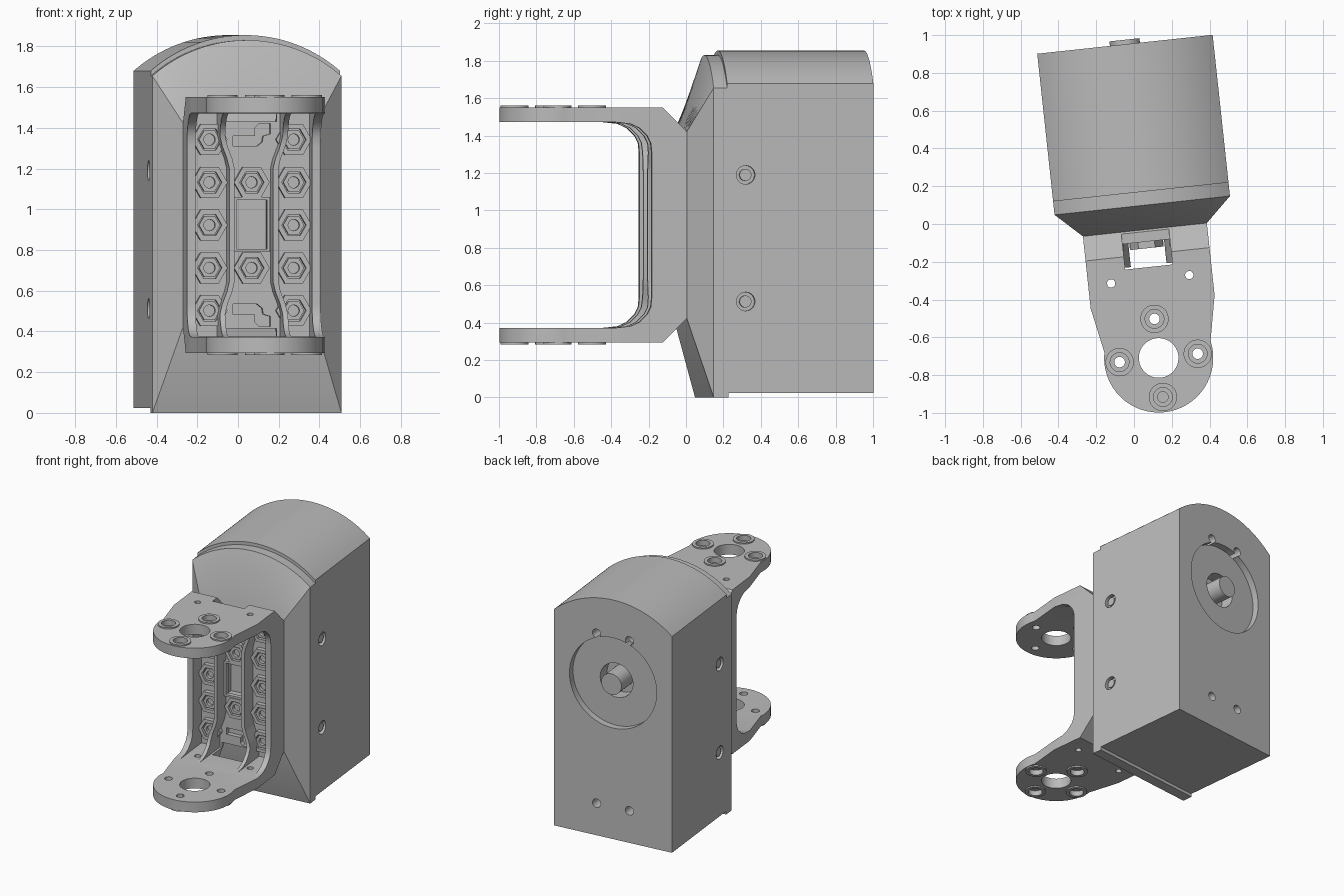
import bpy, bmesh, math
from mathutils import Matrix

cube = bpy.data.objects.get("Cube")
if cube:
    bpy.data.objects.remove(cube, do_unlink=True)

# One plain grey finish
grey = bpy.data.materials.new("plain grey")
grey.use_nodes = True
COLOUR = (0.5, 0.5, 0.5, 1)
grey.diffuse_color = COLOUR
grey.node_tree.nodes["Principled BSDF"].inputs["Base Color"].default_value = COLOUR

# Parts are built square, then turned slightly about z
PLACE = Matrix.Rotation(math.radians(6.14), 4, 'Z') @ Matrix.Translation((0.054, 0, 0))
MID = 0.922
parts = []


def make(name, bm):
    bmesh.ops.recalc_face_normals(bm, faces=bm.faces)
    mesh = bpy.data.meshes.new(name)
    bm.to_mesh(mesh)
    bm.free()
    ob = bpy.data.objects.new(name, mesh)
    bpy.context.scene.collection.objects.link(ob)
    return ob


def prism(name, pts, axis, a, b):
    """Extrude a 2D outline along x, y or z from a to b."""
    bm = bmesh.new()

    def co(p, t):
        return {'x': (t, p[0], p[1]), 'y': (p[0], t, p[1]), 'z': (p[0], p[1], t)}[axis]
    ends = [[bm.verts.new(co(p, t)) for p in pts] for t in (a, b)]
    for ring in ends:
        bm.faces.new(ring)
    n = len(pts)
    for i in range(n):
        j = (i + 1) % n
        bm.faces.new((ends[0][i], ends[0][j], ends[1][j], ends[1][i]))
    return make(name, bm)


def ngon(cx, cy, r, n=32):
    return [(cx + r * math.cos(math.tau * i / n), cy + r * math.sin(math.tau * i / n)) for i in range(n)]


def rect(x0, x1, y0, y1):
    return [(x0, y0), (x1, y0), (x1, y1), (x0, y1)]


def boolean(ob, tool, operation='DIFFERENCE'):
    mod = ob.modifiers.new("cut", 'BOOLEAN')
    mod.operation, mod.solver, mod.object = operation, 'EXACT', tool
    bpy.context.view_layer.update()
    new = bpy.data.meshes.new_from_object(ob.evaluated_get(bpy.context.evaluated_depsgraph_get()))
    ob.modifiers.clear()
    ob.data = new
    bpy.data.objects.remove(tool, do_unlink=True)


def cut(ob, pts, axis, a, b):
    boolean(ob, prism("cutter", pts, axis, a, b))


def tube(name, pts_out, pts_in, axis, a, b):
    ob = prism(name, pts_out, axis, a, b)
    cut(ob, pts_in, axis, min(a, b) - 0.01, max(a, b) + 0.01)
    parts.append(ob)


# Domed housing outline
HALF, RAD = 0.467, 0.71


def arch(z0, n=32):
    span = math.asin(HALF / RAD)
    top = z0 + 1.83 - RAD
    arc = [(RAD * math.sin(t), top + RAD * math.cos(t))
           for t in (span * (1 - 2 * i / n) for i in range(n + 1))]
    return [(-HALF, z0), (HALF, z0)] + arc


# Housing with rear recess, shaft bore, screw holes
housing = prism("housing", arch(0.025), 'y', 0.165, 0.951)
SHAFT = 1.22
cut(housing, ngon(0, SHAFT, 0.345, 64), 'y', 0.9, 1.1)
cut(housing, ngon(0, SHAFT, 0.13), 'y', 0.8, 1.1)
for x in (-0.13, 0.13):
    for z in (0.27, 1.57):
        cut(housing, ngon(x, z, 0.033, 20), 'y', 0.85, 1.1)
for side in (-1, 1):
    for z in (0.513, 1.19):
        cut(housing, ngon(0.265, z, 0.05, 24), 'x', side * (HALF - 0.03), side * 0.6)
        parts.append(prism("side_screw", ngon(0.265, z, 0.032, 24), 'x',
                           side * (HALF - 0.05), side * (HALF - 0.008)))
parts.append(housing)
parts.append(prism("output_shaft", ngon(0, SHAFT, 0.08), 'y', 0.78, 0.975))

# Collar and tapered neck
parts.append(prism("collar", arch(0), 'y', 0.093, 0.172))
bm = bmesh.new()
outer = arch(0)
back = [bm.verts.new((x, 0.093, z)) for x, z in outer]
front = [bm.verts.new((x * 0.33 / HALF, -0.036, 0.42 if z < 0.1 else 1.424)) for x, z in outer]
for i in range(len(outer)):
    j = (i + 1) % len(outer)
    bm.faces.new((back[i], back[j], front[j], front[i]))
bm.faces.new(back)
bm.faces.new(front)
parts.append(make("tapered_neck", bm))

# U bracket: side profile trimmed by plan outline
upper_out = [(-0.036, 1.42), (-0.167, 1.55), (-1.1, 1.55)]
upper_in = [(-1.1, 1.472), (-0.42, 1.472), (-0.34, 1.463), (-0.29, 1.44),
            (-0.25, 1.4), (-0.23, 1.36), (-0.225, 1.31)]


def flip(pts):
    return [(y, 2 * MID - z) for y, z in reversed(pts)]


half = upper_out + upper_in
bracket = prism("u_bracket", half + flip(half), 'x', -0.33, 0.33)
EYE, EYE_R = -0.719, 0.289
tip = [(EYE_R * math.cos(t), EYE + EYE_R * math.sin(t))
       for t in (math.radians(188 + 164 * i / 32 - 20 * (1 - i / 16)) for i in range(33))]
plan = [(0.33, 0), (-0.33, 0), (-0.33, -0.42)] + tip + [(0.33, -0.42)]
boolean(bracket, prism("trim", plan, 'z', 0, 2), 'INTERSECT')

# Pockets between the curved ribs
FLOOR = -0.1
LO, HI = 0.374, 1.47


def rib_line(offset):
    up = [(0.108, MID), (0.108, 1.2), (0.12, 1.25), (0.143, 1.31), (0.155, 1.36), (0.155, HI)]
    pts = [(x, 2 * MID - z) for x, z in reversed(up[1:])] + up
    return [(x + offset, z) for x, z in pts]


inner = rib_line(-0.013)
cut(bracket, inner + [(-x, z) for x, z in reversed(inner)], 'y', -0.6, FLOOR)
for s in (-1, 1):
    line = [(s * x, z) for x, z in rib_line(0.013)]
    cut(bracket, line + [(s * 0.288, HI), (s * 0.288, LO)], 'y', -0.6, FLOOR)

# Window, hooked slots and through slots
cut(bracket, rect(-0.08, 0.08, 0.8, 1.05), 'y', -0.5, -0.05)
hook = [(-0.09, 1.31), (0.03, 1.31), (0.055, 1.33), (0.06, 1.36), (0.095, 1.37), (0.095, 1.42),
        (0.04, 1.42), (0.02, 1.4), (0.02, 1.36), (-0.09, 1.36)]
for shape in (hook, flip(hook)):
    cut(bracket, shape, 'y', -0.3, FLOOR + 0.035)
for z0, z1 in ((1.43, 1.7), (0.1, 2 * MID - 1.43)):
    cut(bracket, rect(-0.126, 0.126, -0.235, -0.13), 'z', z0, z1)
    cut(bracket, rect(-0.126, 0.126, -0.14, -0.045), 'z', z0, z1)

# Eye, pin and mounting holes through both plates
cut(bracket, ngon(0, EYE, 0.105, 40), 'z', 0, 2)
for s in (-1, 1):
    cut(bracket, ngon(s * 0.208, -0.3, 0.022, 16), 'z', 0, 2)
mounts = ngon(0, EYE, 0.208, 4)
for x, y in mounts:
    cut(bracket, ngon(x, y, 0.028, 20), 'z', 0, 2)
    for face, into in ((1.55, -0.03), (2 * MID - 1.55, 0.03)):
        lip = face - into / 3
        cut(bracket, ngon(x, y, 0.05, 24), 'z', face + into, lip)
        tube("mount_boss", ngon(x, y, 0.075), ngon(x, y, 0.05, 24), 'z', face, lip)
parts.append(bracket)

# Window frame
tube("window_frame", rect(-0.09, 0.09, 0.79, 1.06), rect(-0.075, 0.075, 0.805, 1.045),
     'y', FLOOR, -0.133)

# Hex sockets with nuts in three columns
nuts = [(s * 0.208, MID + 0.21 * k) for s in (-1, 1) for k in range(-2, 3)]
nuts += [(0, MID - 0.21), (0, MID + 0.21)]
for x, z in nuts:
    tube("hex_socket", ngon(x, z, 0.088, 6), ngon(x, z, 0.06, 6), 'y', FLOOR + 0.01, -0.135)
    tube("hex_nut", ngon(x, z, 0.052, 6), ngon(x, z, 0.028, 16), 'y', FLOOR + 0.01, -0.125)

# Place, colour and shade everything
for ob in parts:
    ob.data.transform(PLACE)
    ob.data.materials.clear()
    ob.data.materials.append(grey)
    bpy.ops.object.select_all(action='DESELECT')
    ob.select_set(True)
    bpy.context.view_layer.objects.active = ob
    bpy.ops.object.shade_smooth_by_angle(angle=math.radians(30))
